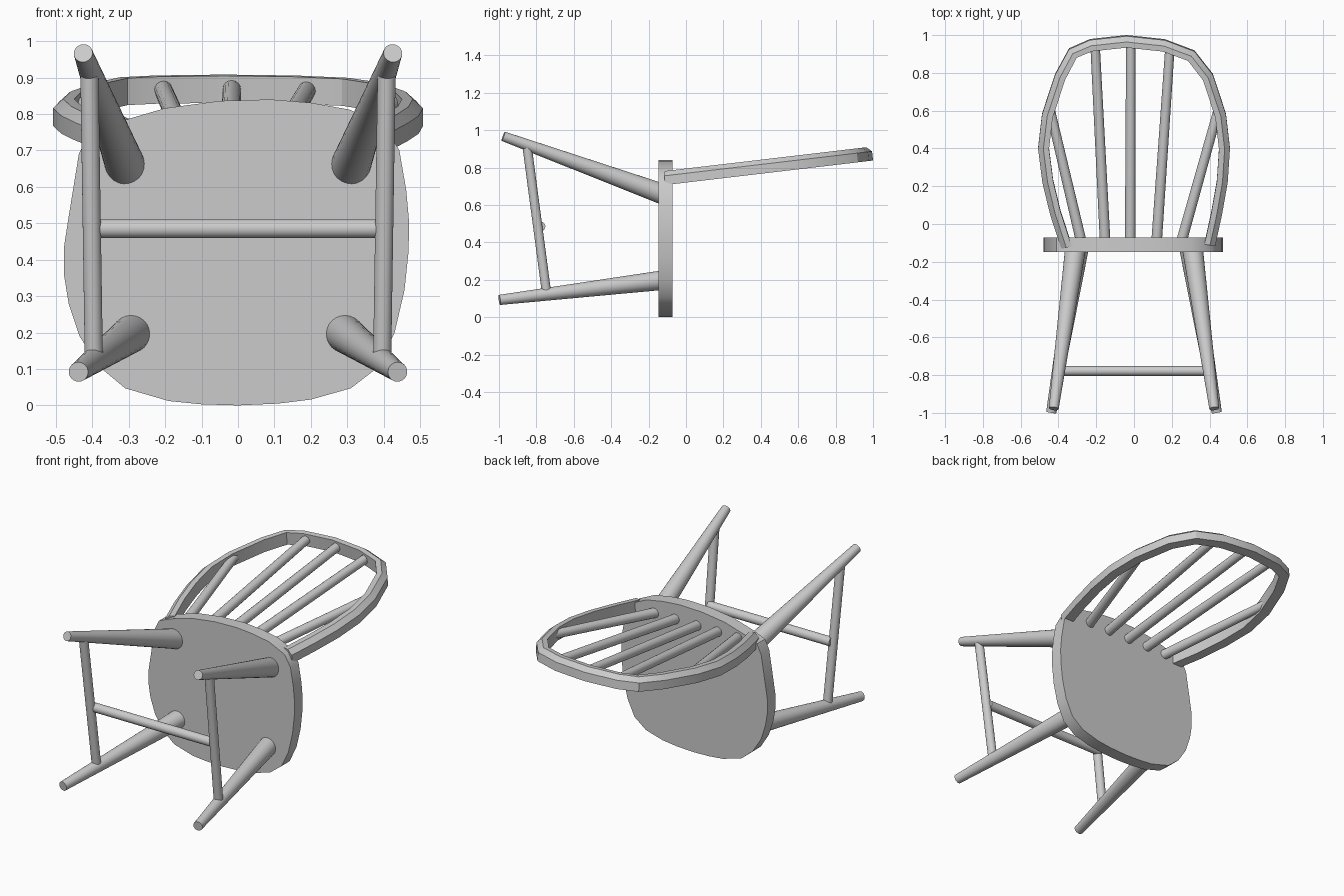
import bpy, bmesh, math
from mathutils import Vector

if "Cube" in bpy.data.objects:
    bpy.data.objects.remove(bpy.data.objects["Cube"])

grey = bpy.data.materials.new("grey wood")
grey.diffuse_color = (0.6, 0.6, 0.6, 1)
grey.use_nodes = True
grey.node_tree.nodes["Principled BSDF"].inputs["Base Color"].default_value = grey.diffuse_color


def finish(name, bm, angle=35):
    bmesh.ops.recalc_face_normals(bm, faces=bm.faces)
    mesh = bpy.data.meshes.new(name)
    bm.to_mesh(mesh)
    bm.free()
    mesh.materials.append(grey)
    ob = bpy.data.objects.new(name, mesh)
    bpy.context.collection.objects.link(ob)
    bpy.ops.object.select_all(action='DESELECT')
    ob.select_set(True)
    bpy.context.view_layer.objects.active = ob
    bpy.ops.object.shade_smooth_by_angle(angle=math.radians(angle))
    return ob


def rod(name, a, b, ra, rb, sides=24):
    """Round, optionally tapered bar from a to b."""
    a, b = Vector(a), Vector(b)
    bm = bmesh.new()
    bmesh.ops.create_cone(bm, cap_ends=True, segments=sides,
                          radius1=ra, radius2=rb, depth=(b - a).length)
    turn = (b - a).to_track_quat('Z', 'Y').to_matrix().to_4x4()
    bmesh.ops.transform(bm, matrix=turn, verts=bm.verts)
    bmesh.ops.translate(bm, vec=(a + b) / 2, verts=bm.verts)
    return finish(name, bm)


# Seat: rounded slab standing upright
outline = [(0, 0), (.11, .005), (.2, .016), (.31, .047), (.385, .105), (.43, .2),
           (.457, .316), (.468, .42), (.47, .5), (.462, .59), (.443, .7), (.405, .765),
           (.306, .812), (.2, .831), (.09, .84), (-.05, .836), (-.2, .816), (-.34, .775),
           (-.41, .745), (-.437, .69), (-.463, .53), (-.477, .44), (-.478, .36),
           (-.465, .28), (-.435, .19), (-.382, .107), (-.31, .047), (-.19, .012), (-.1, .003)]
bm = bmesh.new()
base = bm.faces.new([bm.verts.new((x, -.147, z)) for x, z in outline])
ext = bmesh.ops.extrude_face_region(bm, geom=[base], use_keep_orig=True)
bmesh.ops.translate(bm, vec=(0, .075, 0),
                    verts=[v for v in ext['geom'] if isinstance(v, bmesh.types.BMVert)])
finish("seat", bm)

# Legs and side stretchers
for side, s in (("left", -1), ("right", 1)):
    rod(side + "_back_leg", (s * .31, -.13, .66), (s * .425, -.977, .967), .055, .026)
    rod(side + "_front_leg", (s * .292, -.13, .197), (s * .438, -.997, .092), .052, .027)
    rod(side + "_side_stretcher", (s * .408, -.85, .915), (s * .396, -.747, .14), .025, .025)
rod("cross_stretcher", (-.4, -.778, .485), (.395, -.778, .485), .026, .026)


# Back frame plane leans gently
def back(x, y, v=0):
    return Vector((x, y - .118 * v, .757 + .118 * y + v))


# Hoop: chamfered section swept along the arch
arch = [(-.385, -.13), (-.444, .05), (-.485, .22), (-.508, .4), (-.487, .58), (-.418, .79),
        (-.344, .926), (-.233, .975), (-.04, .996), (.164, .974), (.32, .915), (.418, .79),
        (.487, .58), (.508, .4), (.496, .22), (.466, .05), (.43, -.115)]
section = [(0, -.037), (0, .012), (.028, .037), (.058, .037), (.058, -.037)]
bm = bmesh.new()
rings = []
for i, p in enumerate(arch):
    q0, q1 = Vector(arch[max(i - 1, 0)]), Vector(arch[min(i + 1, len(arch) - 1)])
    t = (q1 - q0).normalized()
    inward = Vector((t.y, -t.x))
    rings.append([bm.verts.new(back(p[0] + inward.x * u, p[1] + inward.y * u, v))
                  for u, v in section])
n = len(section)
for r0, r1 in zip(rings, rings[1:]):
    for j in range(n):
        bm.faces.new((r0[j], r0[(j + 1) % n], r1[(j + 1) % n], r1[j]))
bm.faces.new(rings[0])
bm.faces.new(rings[-1])
finish("back_hoop", bm, 30)

# Spindles fanning from the seat to the hoop
for i, (x0, x1, y1) in enumerate([(-.28, -.445, .61), (-.153, -.206, .945), (-.02, -.017, .955),
                                  (.12, .19, .93), (.252, .445, .6)]):
    rod("spindle_%d" % (i + 1), back(x0, -.09), back(x1, y1), .028, .025, 16)
